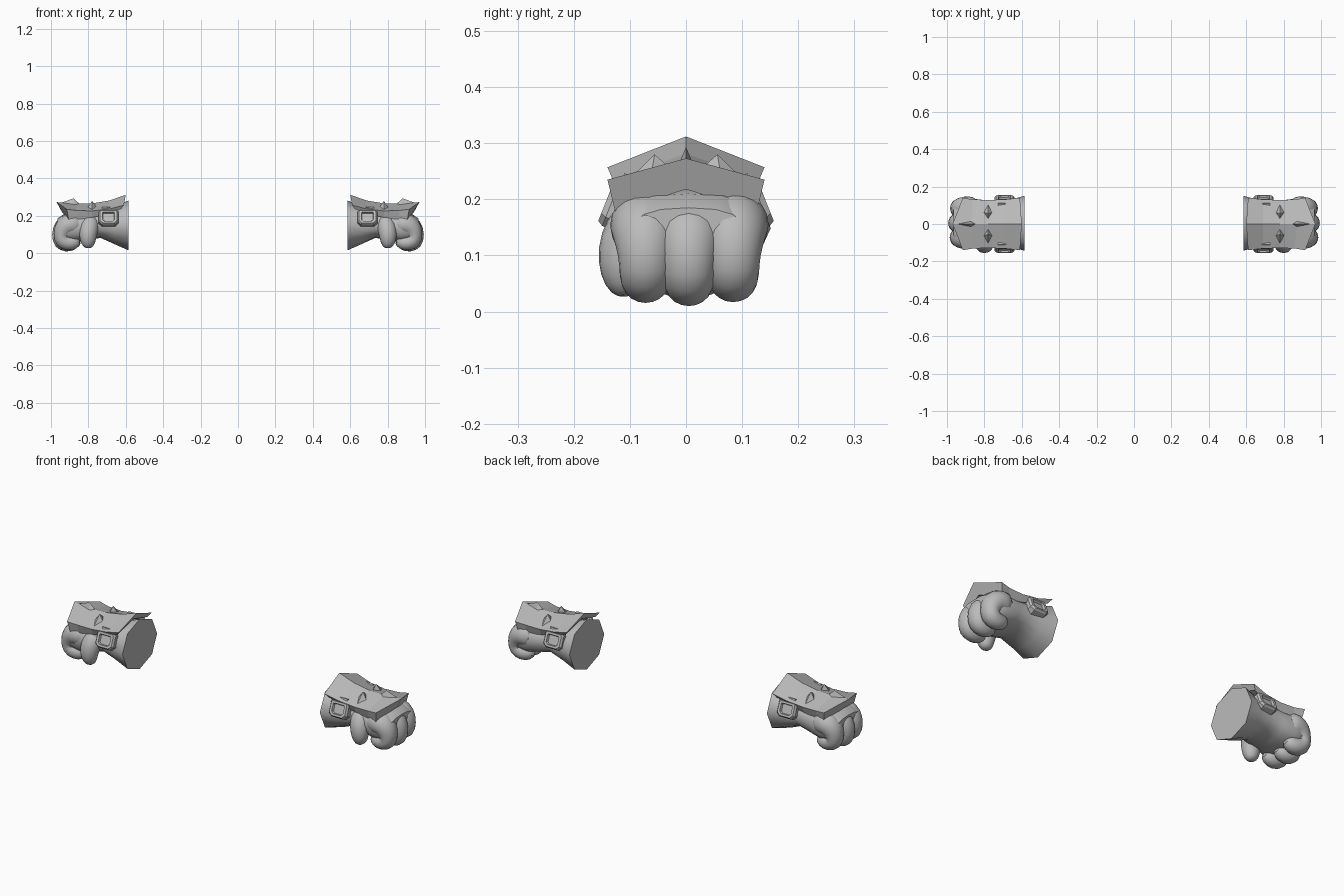
import bpy, bmesh, math
from mathutils import Vector, Matrix

cube = bpy.data.objects.get("Cube")
if cube:
    bpy.data.objects.remove(cube, do_unlink=True)

GREY = (0.5, 0.5, 0.5, 1)
mat = bpy.data.materials.new("plain grey")
mat.use_nodes = True
mat.diffuse_color = GREY
mat.node_tree.nodes["Principled BSDF"].inputs["Base Color"].default_value = GREY


def loft(name, rings, smooth=None, subdiv=0):
    """Skin a list of point rings, cap both ends, mirror to the other hand."""
    bm = bmesh.new()
    rows = [[bm.verts.new(p) for p in ring] for ring in rings]
    n = len(rows[0])
    for a, b in zip(rows, rows[1:]):
        for i in range(n):
            j = (i + 1) % n
            bm.faces.new((a[i], a[j], b[j], b[i]))
    bm.faces.new(rows[0])
    bm.faces.new(rows[-1])
    bmesh.ops.recalc_face_normals(bm, faces=bm.faces)
    mesh = bpy.data.meshes.new(name)
    bm.to_mesh(mesh)
    bm.free()
    mesh.materials.append(mat)
    obj = bpy.data.objects.new(name, mesh)
    bpy.context.collection.objects.link(obj)
    if smooth:
        bpy.ops.object.select_all(action='DESELECT')
        obj.select_set(True)
        bpy.context.view_layer.objects.active = obj
        bpy.ops.object.shade_smooth_by_angle(angle=math.radians(smooth))
    if subdiv:
        sub = obj.modifiers.new("Subdivision", 'SUBSURF')
        sub.levels = sub.render_levels = subdiv
    obj.modifiers.new("Mirror", 'MIRROR').use_mirror_merge = False
    return obj


def tube(name, path, side, stretch):
    """Limb along (point, radius) pairs; side is the wide axis."""
    pts = [Vector(p) for p, r in path]
    side = Vector(side)
    rings = []
    for i, (p, r) in enumerate(path):
        tangent = (pts[min(i + 1, len(pts) - 1)] - pts[max(i - 1, 0)]).normalized()
        up = tangent.cross(side).normalized()
        rings.append([pts[i] + r * (math.cos(a) * side * stretch + math.sin(a) * up)
                      for a in (math.tau * k / 10 for k in range(10))])
    return loft(name, rings, 60, 1)


# Cuff, wrist and back of the hand: x, bottom, top, half width, squareness
sections = [
    (0.585, 0.015, 0.282, 0.147, 2.0),
    (0.66, 0.048, 0.25, 0.126, 2.1),
    (0.735, 0.082, 0.232, 0.12, 2.3),
    (0.80, 0.07, 0.222, 0.124, 2.5),
    (0.87, 0.055, 0.22, 0.132, 2.7),
    (0.93, 0.06, 0.21, 0.125, 2.7),
    (0.965, 0.085, 0.185, 0.105, 2.5),
]
rings = []
for s, (x, low, high, half, power) in enumerate(sections):
    ring = []
    for k in range(16):
        a = math.tau * k / 16
        c, v = math.cos(a), math.sin(a)
        c = math.copysign(abs(c) ** (2 / power), c)
        v = math.copysign(abs(v) ** (2 / power), v)
        flat = math.cos(math.pi / 8) / math.cos(0) if s == 0 and k % 2 else 1
        ring.append((x, 0.004 + half * c * flat,
                     (low + high) / 2 + (high - low) / 2 * v * flat))
    rings.append(ring)
loft("hand", rings, 50)

# Three curled fingers
curl = [(0.84, 0.15, 0.06), (0.90, 0.152, 0.07), (0.935, 0.135, 0.064),
        (0.953, 0.09, 0.05), (0.948, 0.06, 0.05), (0.915, 0.046, 0.046),
        (0.88, 0.052, 0.04), (0.855, 0.065, 0.022)]
for label, y, reach in (("first", -0.072, -0.008), ("middle", 0.005, 0), ("last", 0.084, -0.01)):
    path = []
    for x, z, r in curl:
        path.append(((x + reach, y, z - reach * 0.7), r))
    tube(label + "_finger", path, (0, 1, 0), 1.0)

# Thumb on the front side
tube("thumb", [((0.79, -0.06, 0.19), 0.035), ((0.79, -0.085, 0.165), 0.05),
               ((0.798, -0.108, 0.125), 0.052), ((0.802, -0.115, 0.085), 0.046),
               ((0.802, -0.11, 0.05), 0.038), ((0.80, -0.104, 0.026), 0.018)],
     (1, 0, 0), 1.05)

# Flared armour plate: ridge x z, outer edge x z, lower ridge z, lower edge x z
plate = [
    (0.60, 0.312, 0.61, 0.257, 0.275, 0.625, 0.236),
    (0.69, 0.281, 0.69, 0.236, 0.24, 0.69, 0.212),
    (0.78, 0.266, 0.78, 0.226, 0.225, 0.78, 0.19),
    (0.87, 0.264, 0.86, 0.228, 0.22, 0.86, 0.18),
    (0.97, 0.273, 0.915, 0.235, 0.218, 0.905, 0.177),
]
rings = []
for i, (rx, rz, ex, ez, lz, bx, bz) in enumerate(plate):
    w = 0.128 + 0.003 * (i - 2) ** 2
    lx = min(max(rx, 0.62), 0.94)
    rings.append([(ex, -w, ez), (rx, 0, rz), (ex, w, ez),
                  (bx, w - 0.014, bz), (lx, 0, lz), (bx, 0.014 - w, bz)])
loft("armour_plate", rings)


def spike(name, base, tip):
    """Diamond-based stud."""
    top = [Vector(tip)] * len(base)
    loft(name, [base, [t + (Vector(b) - t) * 0.01 for b, t in zip(base, top)]])


# Studs on the plate
for label, s in (("front", -1), ("back", 1)):
    spike(label + "_stud", [(0.78, s * 0.027, 0.255), (0.805, s * 0.062, 0.243),
                            (0.78, s * 0.107, 0.23), (0.755, s * 0.062, 0.243)],
          (0.78, s * 0.056, 0.28))
spike("knuckle_stud", [(0.845, 0, 0.262), (0.872, 0.016, 0.256),
                       (0.95, 0, 0.268), (0.872, -0.016, 0.256)], (0.88, 0, 0.293))

# Buckles with a sunken centre, leaning against the wrist, and their straps
corners = [(-1, -0.6), (-0.65, -1), (0.65, -1), (1, -0.6), (1, 0.8), (0.85, 1), (-0.85, 1), (-1, 0.8)]
steps = [(1, -0.025), (1, 0.004), (0.86, 0.014), (0.62, 0.014), (0.54, 0.003)]
for label, s in (("front", -1), ("back", 1)):
    down = Vector((0, s * 0.37, -0.93))
    out = Vector((0, s * 0.93, 0.37))
    centre = Vector((0.692, s * 0.13, 0.19))
    across = Vector((1, 0, 0))
    loft(label + "_buckle", [[centre + across * (u * 0.053 * k) - down * (v * 0.042 * k) + out * h
                              for u, v in corners] for k, h in steps])
    loft(label + "_strap", [[centre + across * (u * 0.034) - down * v + out * h
                             for u, v in ((-1, 0.02), (1, 0.02), (1, 0.06), (-1, 0.06))]
                            for h in (-0.025, 0.002)])
